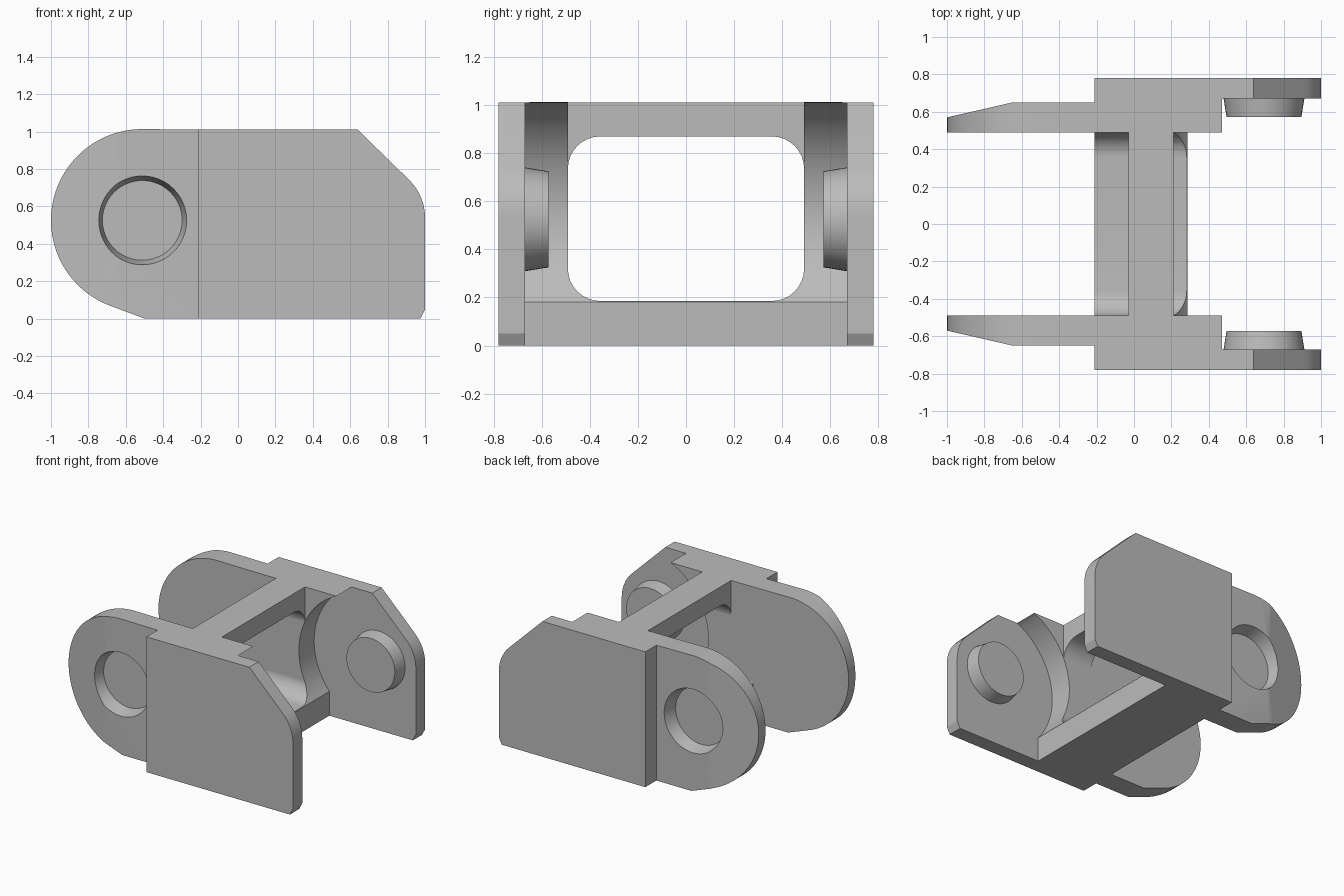
import bpy, bmesh
from math import cos, sin, radians, pi
from mathutils import Matrix

if "Cube" in bpy.data.objects:
    bpy.data.objects.remove(bpy.data.objects["Cube"], do_unlink=True)

grey = bpy.data.materials.new("plain_grey")
grey.use_nodes = True
color = (0.5, 0.5, 0.5, 1)
grey.diffuse_color = color
grey.node_tree.nodes["Principled BSDF"].inputs["Base Color"].default_value = color

H = 1.01                  # overall height
PIVOT_Z = 0.525           # height of pin and socket
PIN_X, SOCKET_X = 0.695, -0.512
INNER, STEP, OUTER = 0.49, 0.67, 0.78


def arc(cx, cz, r, start, end, n):
    """Points on an arc, in degrees."""
    return [(cx + r * cos(radians(start + (end - start) * i / n)),
             cz + r * sin(radians(start + (end - start) * i / n))) for i in range(n + 1)]


def add_object(name, bm):
    bmesh.ops.recalc_face_normals(bm, faces=bm.faces)
    mesh = bpy.data.meshes.new(name)
    bm.to_mesh(mesh)
    bm.free()
    mesh.materials.append(grey)
    obj = bpy.data.objects.new(name, mesh)
    bpy.context.collection.objects.link(obj)
    return obj


def prism(name, points, low, high, place):
    """Extrude a 2D outline between low and high; place maps (a, b, depth) to xyz."""
    bm = bmesh.new()
    base = bm.faces.new([bm.verts.new(place(a, b, low)) for a, b in points])
    top = bmesh.ops.extrude_face_region(bm, geom=[base])["geom"]
    shift = [p - q for p, q in zip(place(0, 0, high), place(0, 0, low))]
    bmesh.ops.translate(bm, vec=shift, verts=[v for v in top if isinstance(v, bmesh.types.BMVert)])
    return add_object(name, bm)


def along_x(a, b, d):
    return (d, a, b)


def along_y(a, b, d):
    return (a, d, b)


def along_z(a, b, d):
    return (a, b, d)


def cone_y(name, x, y_in, y_out, r_in, r_out):
    """Truncated cone lying along y."""
    bm = bmesh.new()
    bmesh.ops.create_cone(bm, cap_ends=True, segments=48, radius1=r_out, radius2=r_in,
                          depth=y_out - y_in)
    bm.transform(Matrix.Translation((x, (y_in + y_out) / 2, PIVOT_Z)) @ Matrix.Rotation(pi / 2, 4, 'X'))
    return add_object(name, bm)


def apply_modifier(obj, mod):
    bpy.ops.object.select_all(action='DESELECT')
    bpy.context.view_layer.objects.active = obj
    obj.select_set(True)
    bpy.ops.object.modifier_apply(modifier=mod.name)


def cut(obj, cutter):
    mod = obj.modifiers.new("cut", 'BOOLEAN')
    mod.operation, mod.solver, mod.object = 'DIFFERENCE', 'EXACT', cutter
    apply_modifier(obj, mod)
    bpy.data.objects.remove(cutter, do_unlink=True)


def finish(obj, mirrored=True):
    if mirrored:
        mod = obj.modifiers.new("mirror", 'MIRROR')
        mod.use_axis = (False, True, False)
        apply_modifier(obj, mod)
    bpy.ops.object.select_all(action='DESELECT')
    bpy.context.view_layer.objects.active = obj
    obj.select_set(True)
    bpy.ops.object.shade_smooth_by_angle(angle=radians(25))


# Outer plates with a sloped, rounded front corner
plate = [(-0.21, 0), (0.975, 0), (1, 0.05)] + arc(0.72, 0.54, 0.28, 0, 45, 8) + [(0.64, H), (-0.21, H)]
finish(prism("outer_plates", plate, STEP, OUTER, along_y))

# Inner blocks with a hollow arc concentric with the pin
hollow = arc(PIN_X, PIVOT_Z, 0.535, 220, 115, 28)
block = [(-0.21, 0), (0.285, 0)] + hollow + [(0.47, H), (-0.21, H)]
finish(prism("inner_blocks", block, INNER, STEP, along_y))

# Round tongues, tapered on the outside, with a blind conical socket
tongue = [(-0.21, 0), (-0.5, 0)] + arc(SOCKET_X, PIVOT_Z, 0.488, 248, 90, 40) + [(-0.21, H)]
tongues = prism("tongues", tongue, INNER, 0.65, along_y)
cut(tongues, prism("taper_cutter", [(-1.1, 0.547), (-0.65, 0.65), (-0.65, 0.8), (-1.1, 0.8)],
                   -0.1, 1.2, along_z))
cut(tongues, cone_y("socket_cutter", SOCKET_X, 0.55, 0.66, 0.213, 0.24))
finish(tongues)

# Tapered pins on the inside of the outer plates
finish(cone_y("pins", PIN_X, 0.572, STEP, 0.2, 0.216))

# Cross web joining the two sides, with a rounded window through it
lower_hollow = [p for p in hollow if p[0] < 0.21 or p[1] < PIVOT_Z]
web = [(-0.21, 0), (0.285, 0)] + lower_hollow + [
    (0.21, 0.76), (0.21, H), (-0.03, H), (-0.03, 0.5), (-0.21, 0.32)]
cross_web = prism("cross_web", web, -INNER, INNER, along_y)
R = 0.135
window = []
for cy, cz, start in ((INNER - R, 0.87 - R, 0), (R - INNER, 0.87 - R, 90),
                      (R - INNER, 0.185 + R, 180), (INNER - R, 0.185 + R, 270)):
    window += arc(cy * 1.004, cz, R, start, start + 90, 8)
cut(cross_web, prism("window_cutter", window, -0.5, 0.5, along_x))
finish(cross_web, mirrored=False)
